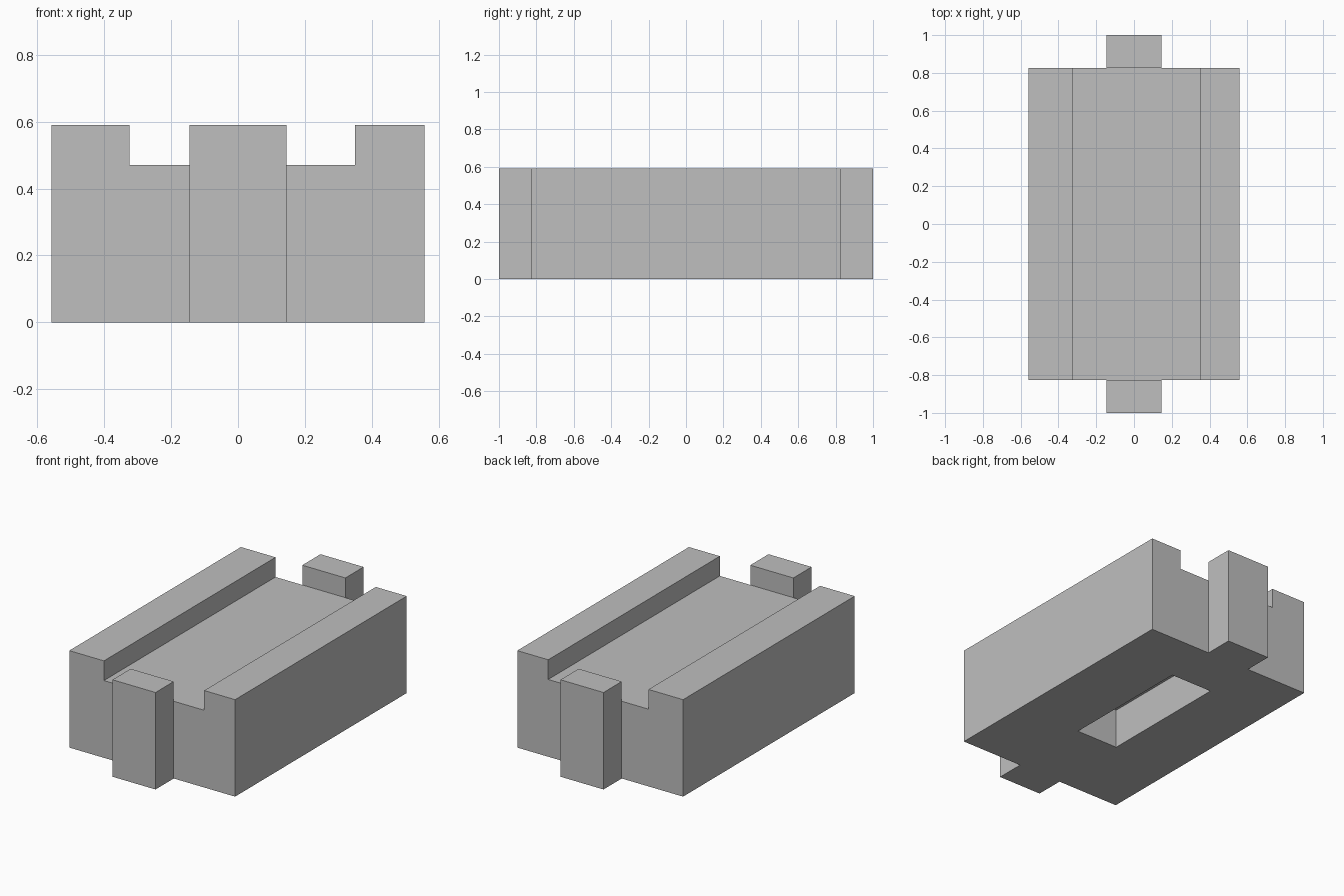
import bpy
import bmesh

if "Cube" in bpy.data.objects:
    bpy.data.objects.remove(bpy.data.objects["Cube"], do_unlink=True)

# Single plain grey
grey = bpy.data.materials.new("light grey")
grey.use_nodes = True
colour = (0.52, 0.52, 0.52, 1.0)
grey.diffuse_color = colour
grey.node_tree.nodes["Principled BSDF"].inputs["Base Color"].default_value = colour

HEIGHT = 0.59
HALF_BODY = 0.825
HALF_TAB = 0.145


def extrude_profile(name, profile, y0, y1):
    """Solid made by sweeping an x-z outline from y0 to y1."""
    bm = bmesh.new()
    face = bm.faces.new([bm.verts.new((x, y0, z)) for x, z in profile])
    swept = bmesh.ops.extrude_face_region(bm, geom=[face])["geom"]
    verts = [v for v in swept if isinstance(v, bmesh.types.BMVert)]
    bmesh.ops.translate(bm, verts=verts, vec=(0, y1 - y0, 0))
    bmesh.ops.recalc_face_normals(bm, faces=bm.faces)
    mesh = bpy.data.meshes.new(name)
    bm.to_mesh(mesh)
    bm.free()
    mesh.materials.append(grey)
    obj = bpy.data.objects.new(name, mesh)
    bpy.context.collection.objects.link(obj)
    return obj


def rectangle(x, z0, z1):
    return [(-x, z0), (x, z0), (x, z1), (-x, z1)]


# Main block with the wide channel along its top
left, right, floor = 0.35, -0.325, 0.47
body = extrude_profile("channel_block", [
    (-0.558, 0), (0.558, 0), (0.558, HEIGHT), (left, HEIGHT),
    (left, floor), (right, floor), (right, HEIGHT), (-0.558, HEIGHT),
], -HALF_BODY, HALF_BODY)

# Blind rectangular pocket in the underside
cutter = extrude_profile("pocket_cutter", rectangle(0.14, -0.1, 0.24), -0.323, 0.502)
cutter.hide_render = True
cutter.hide_viewport = True
cut = body.modifiers.new("underside_pocket", 'BOOLEAN')
cut.operation = 'DIFFERENCE'
cut.solver = 'EXACT'
cut.object = cutter

# Full-height tabs on the two ends
for name, y0, y1 in (("front_tab", -1.0, -HALF_BODY), ("back_tab", HALF_BODY, 1.0)):
    extrude_profile(name, rectangle(HALF_TAB, 0, HEIGHT), y0, y1)
